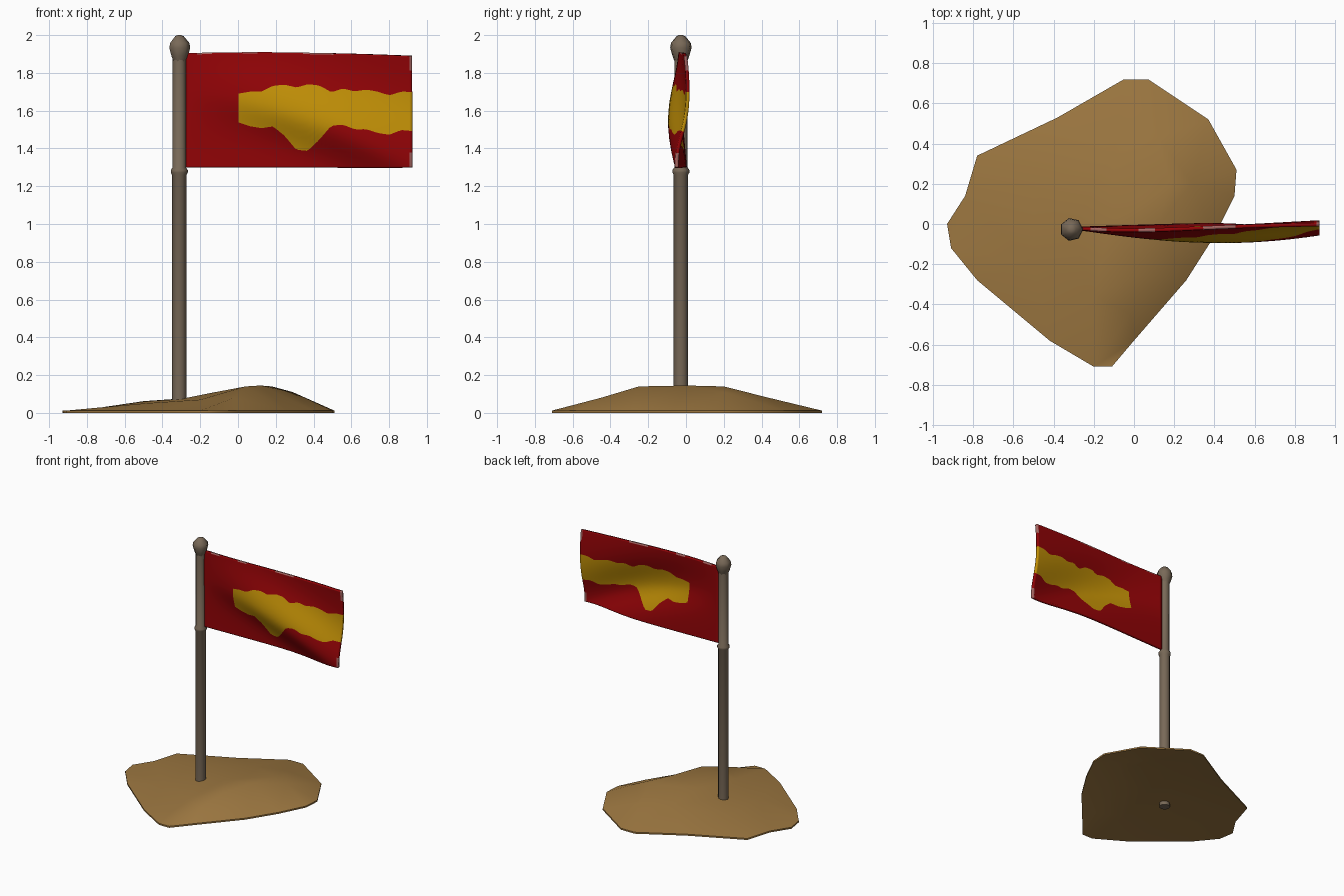
import bpy, bmesh, math
from mathutils import Vector
from mathutils.geometry import delaunay_2d_cdt

cube = bpy.data.objects.get("Cube")
if cube:
    bpy.data.objects.remove(cube, do_unlink=True)


def material(name, r, g, b):
    mat = bpy.data.materials.new(name)
    mat.use_nodes = True
    mat.diffuse_color = (r, g, b, 1)
    mat.node_tree.nodes["Principled BSDF"].inputs["Base Color"].default_value = (r, g, b, 1)
    return mat


sand = material("sand", .335, .185, .052)
wood = material("weathered wood", .19, .142, .097)
red = material("red cloth", .29, .001, .002)
yellow = material("yellow cloth", .55, .285, .002)
worn = material("worn hem", .38, .13, .12)


def add_object(name, bm, materials, angle):
    mesh = bpy.data.meshes.new(name)
    bm.to_mesh(mesh)
    bm.free()
    obj = bpy.data.objects.new(name, mesh)
    bpy.context.collection.objects.link(obj)
    for mat in materials:
        mesh.materials.append(mat)
    bpy.ops.object.select_all(action='DESELECT')
    obj.select_set(True)
    bpy.context.view_layer.objects.active = obj
    bpy.ops.object.shade_smooth_by_angle(angle=math.radians(angle))
    return obj


def lathe(name, profile, sides, angle):
    """Spin (radius, height) pairs about the pole axis and cap both ends."""
    bm = bmesh.new()
    rings = []
    for radius, z in profile:
        turns = [math.tau * i / sides for i in range(sides)]
        rings.append([bm.verts.new((AXIS_X + radius * math.cos(a),
                                    AXIS_Y + radius * math.sin(a), z)) for a in turns])
    for low, high in zip(rings, rings[1:]):
        for i in range(sides):
            j = (i + 1) % sides
            bm.faces.new((low[i], low[j], high[j], high[i]))
    bm.faces.new(rings[0][::-1])
    bm.faces.new(rings[-1])
    return add_object(name, bm, [wood], angle)


# Sand mound: a rim outline and a few raised points, closed by a shallow hollow underside
RIM = .012
outline = [(-.93, 0), (-.91, -.12), (-.78, -.28), (-.42, -.58), (-.2, -.71), (-.11, -.71),
           (0, -.58), (.26, -.28), (.4, -.06), (.5, .14), (.51, .27), (.37, .52),
           (.07, .72), (-.05, .72), (-.38, .53), (-.78, .34), (-.84, .14)]
raised = [(.04, -.25, .14), (.12, 0, .145), (.18, .2, .14), (.29, .2, .11), (-.02, -.45, .08),
          (-.12, 0, .11), (-.31, -.03, .072), (-.5, .17, .062), (-.5, -.2, .05),
          (-.2, -.35, .07), (-.1, .35, .09), (.12, .43, .082)]
flat = [Vector(p) for p in outline] + [Vector(p[:2]) for p in raised]
heights = [RIM] * len(outline) + [p[2] for p in raised]
count = len(outline)
points, _, faces, source, _, _ = delaunay_2d_cdt(
    flat, [(i, (i + 1) % count) for i in range(count)], [], 1, 1e-5)
bm = bmesh.new()
upper = [bm.verts.new((p.x, p.y, heights[src[0]])) for p, src in zip(points, source)]
lower = [bm.verts.new((v.co.x, v.co.y, (v.co.z - RIM) * .5)) for v in upper]
for face in faces:
    bm.faces.new([upper[i] for i in face])
    bm.faces.new([lower[i] for i in reversed(face)])
edges = [e for e in bm.edges if e.is_boundary]
bmesh.ops.bridge_loops(bm, edges=edges)
bmesh.ops.recalc_face_normals(bm, faces=bm.faces)
add_object("sand_mound", bm, [sand], 50)

# Pole with its collar, and the faceted finial
AXIS_X, AXIS_Y = -.311, -.027
lathe("pole", [(.038, .003), (.038, 1.26), (.045, 1.272), (.045, 1.285), (.035, 1.3), (.035, 1.88)], 12, 50)
lathe("finial", [(.034, 1.86), (.046, 1.89), (.058, 1.932), (.054, 1.958), (.024, 1.994), (.01, 2)], 7, 62)

# Flag: every column of the grid has rows snapped to the edges of the yellow band
LEFT, RIGHT, BAND = -.275, .922, .003
BOTTOM = 1.3
band_top = [1.69, 1.7, 1.7, 1.73, 1.735, 1.72, 1.738, 1.73, 1.695, 1.715, 1.7, 1.71, 1.7, 1.68, 1.7, 1.7]
band_low = [1.54, 1.52, 1.51, 1.52, 1.47, 1.395, 1.39, 1.45, 1.52, 1.525, 1.5, 1.5, 1.48, 1.47, 1.495, 1.49]


def sample(values, x):
    t = max(0, min(1, (x - BAND) / (RIGHT - BAND))) * (len(values) - 1)
    i = min(int(t), len(values) - 2)
    return values[i] + (values[i + 1] - values[i]) * (t - i)


def fold(x, z):
    """Depth of the cloth: one ridge runs forward and down to the lower free corner."""
    u = (x - LEFT) / (RIGHT - LEFT)
    v = (z - BOTTOM) / .6
    offset = v - (.68 - .65 * u ** 1.6)
    width = .35 if offset > 0 else .24
    ridge = .088 * math.sin(math.pi * .74 * u) * math.exp(-(offset / width) ** 2)
    return -.022 + .038 * u - .02 * u * max(v, 0) ** 4 - ridge


def spread(a, b, steps):
    return [a + (b - a) * i / steps for i in range(steps)]


def flag_rows(x):
    u = (x - LEFT) / (RIGHT - LEFT)
    top = 1.905 + .006 * math.sin(math.pi * u) - .015 * u * u
    low, high = sample(band_low, x), sample(band_top, x)
    return ([BOTTOM] + spread(BOTTOM + .008, low, 8) + spread(low, high, 10)
            + spread(high, top - .008, 8) + [top - .008, top])


columns = spread(LEFT, BAND, 14) + spread(BAND, RIGHT - .015, 45) + [RIGHT - .015, RIGHT]
bm = bmesh.new()
grid = [[bm.verts.new((x, fold(x, z), z)) for z in flag_rows(x)] for x in columns]
for i in range(len(columns) - 1):
    rows = len(grid[i]) - 1
    for j in range(rows):
        face = bm.faces.new((grid[i][j], grid[i + 1][j], grid[i + 1][j + 1], grid[i][j + 1]))
        x, z = columns[i], grid[i][j].co.z
        if 9 <= j < 19 and x >= BAND - .001:
            face.material_index = 1
        elif j == rows - 1 and math.sin(9 * x + 4 * math.sin(5 * x)) > .6:
            face.material_index = 2
        elif i == len(columns) - 2 and (z > 1.8 or z < 1.36):
            face.material_index = 2
flag = add_object("flag", bm, [red, yellow, worn], 50)
solid = flag.modifiers.new("thickness", 'SOLIDIFY')
solid.thickness = .018
solid.offset = 0
